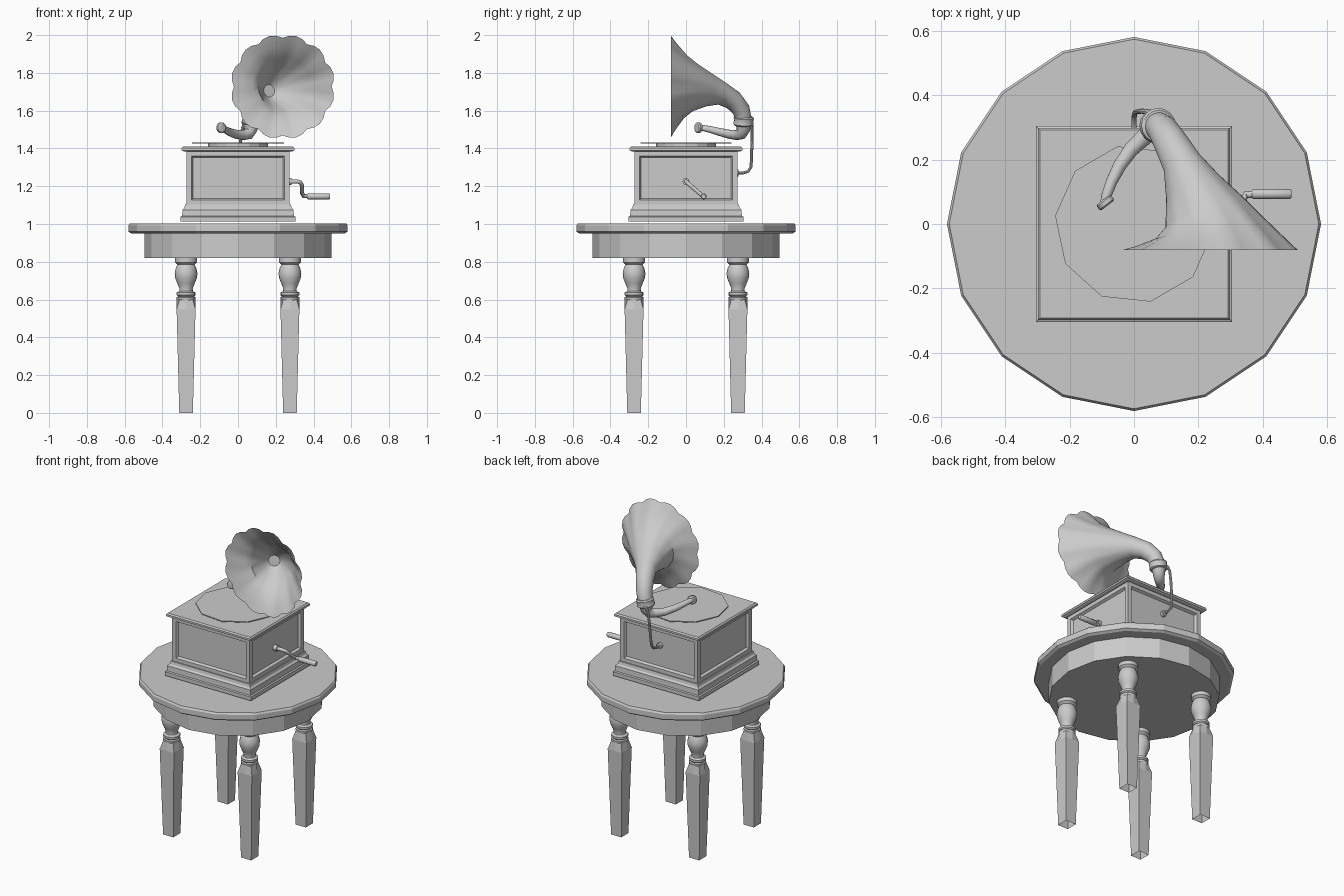
import bpy, bmesh
from math import sin, cos, pi, radians, sqrt
from mathutils import Vector

cube = bpy.data.objects.get("Cube")
if cube:
    bpy.data.objects.remove(cube, do_unlink=True)

grey = bpy.data.materials.new("plain_grey")
grey.use_nodes = True
GREY = (0.6, 0.6, 0.6, 1)
grey.diffuse_color = GREY
grey.node_tree.nodes["Principled BSDF"].inputs["Base Color"].default_value = GREY


def finish(name, bm, angle):
    """Turn a bmesh into a shaded object."""
    bmesh.ops.recalc_face_normals(bm, faces=bm.faces)
    me = bpy.data.meshes.new(name)
    bm.to_mesh(me)
    bm.free()
    me.materials.append(grey)
    if angle:
        me.shade_smooth()
        me.set_sharp_from_angle(angle=radians(angle))
    ob = bpy.data.objects.new(name, me)
    bpy.context.collection.objects.link(ob)
    return ob


def skin(loops, start=True, end=True):
    """Bridge equal-sized closed loops, optionally capping the ends."""
    bm = bmesh.new()
    rows = [[bm.verts.new(p) for p in loop] for loop in loops]
    n = len(rows[0])
    for a, b in zip(rows, rows[1:]):
        for i in range(n):
            j = (i + 1) % n
            bm.faces.new((a[i], a[j], b[j], b[i]))
    if start:
        bm.faces.new(rows[0][::-1])
    if end:
        bm.faces.new(rows[-1])
    return bm


def lathe(profile, sides, turn=0.0, at=(0, 0), **caps):
    """Profile of (radius, height) around the z axis."""
    return skin([[(at[0] + r * cos(turn + 2 * pi * i / sides),
                   at[1] + r * sin(turn + 2 * pi * i / sides), z)
                  for i in range(sides)] for r, z in profile], **caps)


def square(profile):
    """Square stack of (half width, height)."""
    return lathe([(h * sqrt(2), z) for h, z in profile], 4, pi / 4)


def sweep(path, sides=12, petals=0, **caps):
    """Tube along (x, y, z, radius, scallop) stations."""
    pts = [Vector(p[:3]) for p in path]
    loops, q, last = [], None, None
    for i, p in enumerate(path):
        t = (pts[min(i + 1, len(pts) - 1)] - pts[max(i - 1, 0)]).normalized()
        q = last.rotation_difference(t) @ q if q else t.to_track_quat('Z', 'Y')
        last = t
        wave = p[4] if len(p) > 4 else 0
        loop = []
        for k in range(sides):
            a = 2 * pi * k / sides
            r = p[3] * (1 + wave * (abs(sin(petals * a / 2)) - 0.6))
            loop.append(pts[i] + q @ Vector((cos(a), sin(a), 0)) * r)
        loops.append(loop)
    return skin(loops, **caps)


def tube(name, points, radius, sides=10):
    finish(name, sweep([(*p, radius) for p in points], sides), 40)


# Round table
finish("table_top", lathe([(0.565, 0.95), (0.58, 0.96), (0.58, 0.992), (0.573, 1.003)], 16), 0)
finish("table_apron", lathe([(0.495, 0.82), (0.495, 0.952)], 16), 0)

# Legs: turned neck above a tapering square post with cut corners
neck = [(0.046, 0.595), (0.05, 0.602), (0.05, 0.612), (0.043, 0.617), (0.05, 0.624),
        (0.05, 0.638), (0.036, 0.645), (0.035, 0.658), (0.046, 0.685), (0.058, 0.715),
        (0.06, 0.74), (0.054, 0.768), (0.045, 0.785), (0.058, 0.797), (0.058, 0.822)]
for sx, side in ((-1, "right"), (1, "left")):
    for sy, end in ((-1, "front"), (1, "back")):
        at = (0.275 * sx, 0.275 * sy)
        finish(f"{end}_{side}_leg_neck", lathe(neck, 16, at=at), 35)
        loops = []
        for half, z, corner in ((0.036, 0, sqrt(2)), (0.05, 0.547, sqrt(2)), (0.05, 0.6, 1)):
            loops.append([(at[0] + half * (corner if i % 2 else 1) * cos(i * pi / 4),
                           at[1] + half * (corner if i % 2 else 1) * sin(i * pi / 4), z)
                          for i in range(8)])
        finish(f"{end}_{side}_leg_post", skin(loops, start=False), 0)

# Cabinet with stepped plinth, recessed side panels and lid
finish("cabinet_plinth", square([(0.304, 1.013), (0.304, 1.038), (0.296, 1.042), (0.294, 1.075),
                                 (0.284, 1.085), (0.28, 1.103)]), 0)
body = square([(0.273, 1.1), (0.273, 1.387)])
bmesh.ops.recalc_face_normals(body, faces=body.faces)
panels = [f for f in body.faces if abs(f.normal.z) < 0.5]
bmesh.ops.inset_individual(body, faces=panels, thickness=0.038)
bmesh.ops.inset_individual(body, faces=panels, thickness=0.012, depth=-0.015)
finish("cabinet_body", body, 0)
finish("cabinet_lid", square([(0.285, 1.384), (0.298, 1.39), (0.298, 1.402), (0.291, 1.41)]), 0)

# Turntable
finish("turntable_hub", lathe([(0.158, 1.408), (0.158, 1.427)], 16), 0)
finish("turntable_platter", lathe([(0.246, 1.426), (0.246, 1.432)], 10, radians(174)), 0)

# Crank on the left side
tube("crank_arm", [(0.25, 0, 1.225), (0.315, 0, 1.225), (0.33, 0.006, 1.22), (0.338, 0.02, 1.207),
                   (0.34, 0.075, 1.16), (0.346, 0.09, 1.148), (0.38, 0.093, 1.146)], 0.011)
finish("crank_flange", sweep([(0.255, 0, 1.225, 0.018), (0.282, 0, 1.225, 0.018)]), 40)
finish("crank_handle", sweep([(0.366, 0.093, 1.146, 0.012), (0.371, 0.093, 1.146, 0.016),
                              (0.482, 0.093, 1.146, 0.016), (0.488, 0.093, 1.146, 0.012)]), 40)

# Horn: fluted outer shell and inner bell ending in a small throat disc
rim = (0.237, -0.08, 1.727, 0.27, 0.07)
outer = [rim, (0.237, -0.055, 1.727, 0.23, 0.06), (0.233, -0.012, 1.726, 0.17, 0.04),
         (0.218, 0.035, 1.722, 0.13, 0.02), (0.182, 0.115, 1.71, 0.09, 0),
         (0.148, 0.19, 1.69, 0.061, 0), (0.115, 0.25, 1.655, 0.053, 0),
         (0.09, 0.292, 1.605, 0.047, 0), (0.074, 0.305, 1.55, 0.043, 0),
         (0.07, 0.305, 1.53, 0.042, 0)]
inner = [rim] + [(x, y, z, r - 0.01, w) for x, y, z, r, w in outer[1:4]]
inner += [(0.182, 0.1, 1.71, 0.065, 0), (0.165, 0.13, 1.705, 0.033, 0)]
shell = sweep(outer, 48, 12, start=False)
finish("horn_shell", shell, 35)
bell = sweep(inner, 48, 12, start=False)
horn_bell = finish("horn_bell", bell, 35)
horn_bell.data.flip_normals()

# Collar, tone arm and sound box
finish("horn_collar", sweep([(0.077, 0.306, 1.568, 0.047), (0.076, 0.306, 1.562, 0.054),
                             (0.073, 0.305, 1.545, 0.051), (0.07, 0.304, 1.528, 0.054),
                             (0.069, 0.304, 1.521, 0.047)], 16), 40)
finish("tone_arm", sweep([(0.07, 0.305, 1.53, 0.042), (0.066, 0.303, 1.50, 0.036),
                          (0.055, 0.292, 1.477, 0.031), (0.03, 0.268, 1.471, 0.027),
                          (-0.01, 0.23, 1.475, 0.024), (-0.045, 0.18, 1.487, 0.021),
                          (-0.07, 0.13, 1.5, 0.018), (-0.085, 0.09, 1.508, 0.016),
                          (-0.09, 0.066, 1.51, 0.015)]), 50)
finish("sound_box", sweep([(-0.096, 0.075, 1.51, 0.022), (-0.093, 0.071, 1.51, 0.028),
                           (-0.085, 0.061, 1.51, 0.028), (-0.082, 0.057, 1.51, 0.022)], 14), 40)

# Rear support rod from cabinet to collar
tube("support_rod", [(0, 0.25, 1.27), (0, 0.3, 1.27), (0, 0.328, 1.278), (0.002, 0.343, 1.3),
                     (0.006, 0.347, 1.34), (0.014, 0.349, 1.44), (0.024, 0.35, 1.51),
                     (0.036, 0.349, 1.532), (0.06, 0.345, 1.54)], 0.008, 8)
finish("support_flange", sweep([(0, 0.255, 1.27, 0.018), (0, 0.278, 1.27, 0.018)]), 40)
